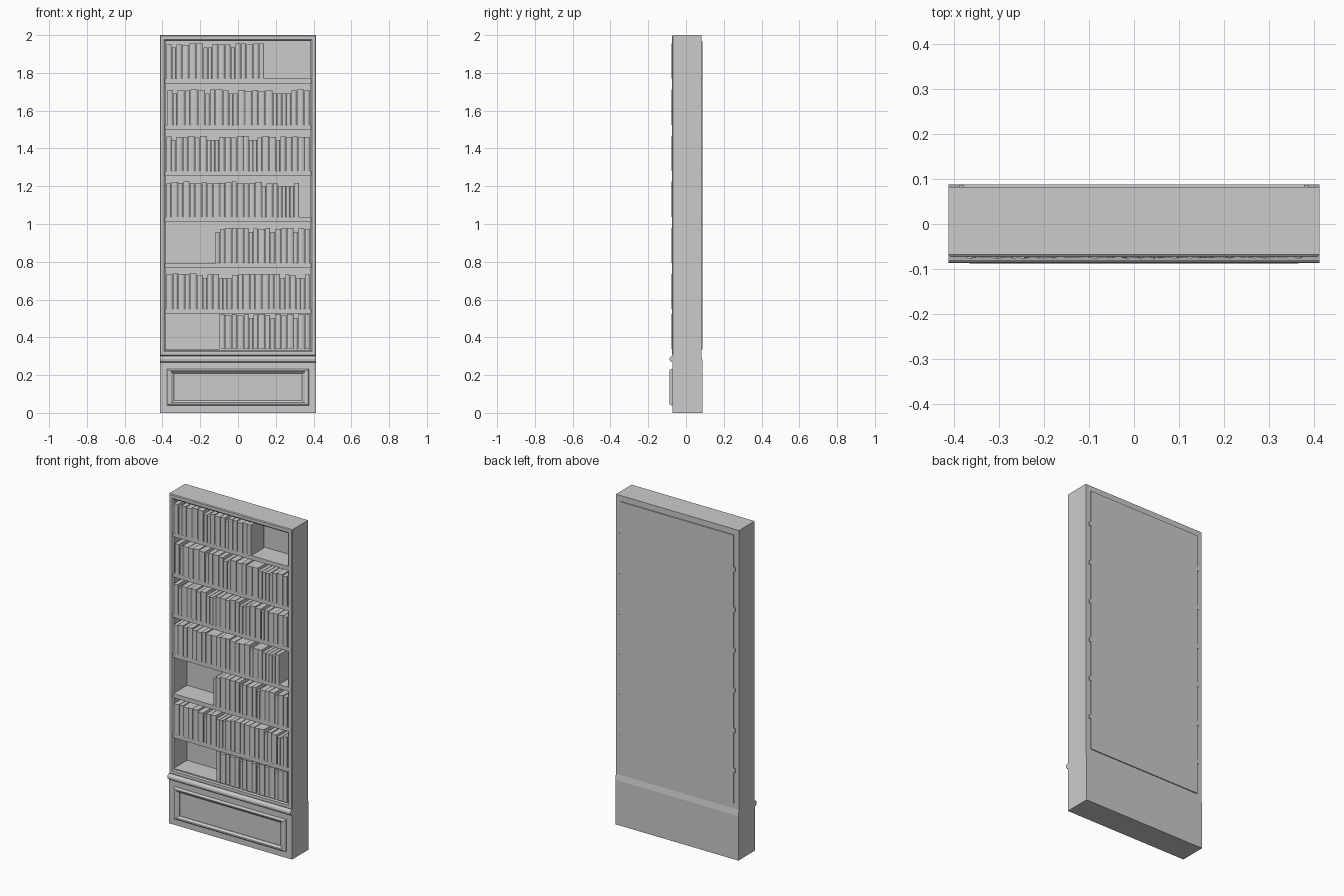
import bpy, bmesh, math, random
from mathutils import Vector

if "Cube" in bpy.data.objects:
    bpy.data.objects.remove(bpy.data.objects["Cube"])

random.seed(4)
HALF = 0.413          # half width of the case
FLOORS = [1.77, 1.525, 1.28, 1.037, 0.793, 0.55]


def finish(name, bm):
    bmesh.ops.recalc_face_normals(bm, faces=bm.faces)
    me = bpy.data.meshes.new(name)
    bm.to_mesh(me)
    bm.free()
    ob = bpy.data.objects.new(name, me)
    bpy.context.collection.objects.link(ob)
    return ob


def box(name, x0, x1, y0, y1, z0, z1):
    bm = bmesh.new()
    bmesh.ops.create_cube(bm, size=1)
    for v in bm.verts:
        v.co = Vector(((x0 + x1) / 2 + v.co.x * (x1 - x0),
                       (y0 + y1) / 2 + v.co.y * (y1 - y0),
                       (z0 + z1) / 2 + v.co.z * (z1 - z0)))
    return finish(name, bm)


def prism(bm, points, offset):
    """Closed outline pushed along offset."""
    face = bm.faces.new([bm.verts.new(p) for p in points])
    new = bmesh.ops.extrude_face_region(bm, geom=[face], use_keep_orig=True)
    bmesh.ops.translate(bm, vec=offset,
                        verts=[g for g in new["geom"] if isinstance(g, bmesh.types.BMVert)])


def frame(name, half, z0, z1, profile, zscale=1.0):
    """Mitred rectangular moulding; profile holds (inset, y) pairs."""
    bm = bmesh.new()
    loops = []
    for d, y in profile:
        x, dz = half - d, d * zscale
        loops.append([bm.verts.new(p) for p in ((-x, y, z0 + dz), (x, y, z0 + dz),
                                                (x, y, z1 - dz), (-x, y, z1 - dz))])
    n = len(loops)
    for i in range(n):
        a, b = loops[i], loops[(i + 1) % n]
        for k in range(4):
            j = (k + 1) % 4
            bm.faces.new((a[k], a[j], b[j], b[k]))
    return finish(name, bm)


# plinth with half-round moulding, extruded across the width
bm = bmesh.new()
profile = [(-0.072, 0), (-0.072, 0.268), (-0.080, 0.271), (-0.085, 0.276), (-0.087, 0.285),
           (-0.085, 0.294), (-0.080, 0.299), (-0.070, 0.302), (-0.066, 0.302), (-0.066, 0.338),
           (0.082, 0.338), (0.082, 0.305), (0.088, 0.27), (0.088, 0)]
prism(bm, [(-HALF, y, z) for y, z in profile], Vector((2 * HALF, 0, 0)))
finish("plinth", bm)

# raised panel frame on the plinth
frame("plinth_panel_frame", 0.375, 0.04, 0.232,
      [(0, -0.070), (0, -0.078), (0.004, -0.085), (0.010, -0.088), (0.020, -0.087),
       (0.030, -0.080), (0.035, -0.076), (0.035, -0.070)], 0.7)

# case sides, top and back
for name, s in (("left_side", -1), ("right_side", 1)):
    a, b = sorted((s * 0.385, s * HALF))
    box(name, a, b, -0.066, 0.082, 0.338, 2.0)
box("case_top", -0.385, 0.385, -0.066, 0.082, 1.97, 2.0)
box("back_panel", -0.380, 0.380, 0.062, 0.088, 0.335, 1.965)
box("back_rebate", -0.385, 0.385, 0.062, 0.082, 0.338, 1.97)

# front trim around the opening
frame("front_trim", HALF, 0.302, 2.0,
      [(0, -0.064), (0, -0.068), (0.004, -0.073), (0.022, -0.073), (0.029, -0.067), (0.029, -0.064)])

# shelves, their ends showing through the back
for i, z in enumerate(FLOORS):
    box(f"shelf_{i + 1}", -0.390, 0.390, -0.070, 0.087, z - 0.025, z)

# books: W wide, t thin, s short and thin
WIDTH = {"W": 6.5, "t": 5.0, "s": 4.0}
ROWS = [(1.77, -0.380, 0.140, "tstWWWsstWtsttWtt"),
        (1.525, -0.375, 0.380, "tsWtWWstWtssWWtWWsssstWt"),
        (1.28, -0.380, 0.380, "tsWtWtWssstWtWtsstWWstWtWt"),
        (1.037, -0.380, 0.325, "tWtWtWtWWtWtWtWWsWtsssst"),
        (0.793, -0.120, 0.380, "stWtWtstWtsWtWsWt"),
        (0.55, -0.380, 0.380, "WtWtWWstWsssWtWtWWtWstWsst"),
        (0.338, -0.098, 0.380, "tWtWtstWtsWtWsWt")]

for r, (z, x0, x1, books) in enumerate(ROWS):
    bm = bmesh.new()
    unit = (x1 - x0) / sum(WIDTH[b] for b in books)
    x = x0
    for b in books:
        w = WIDTH[b] * unit
        h = 0.165 if b == "s" else random.uniform(0.178, 0.187)
        front = -0.072 + (0.004 if b == "s" else random.uniform(-0.001, 0.002))
        l, rt = x + 0.0012, x + w - 0.0012
        q = (rt - l) / 4
        # rounded spine outline
        outline = [(l, 0.050), (l, front + 0.001), (l + q, front - 0.003), (l + 2 * q, front - 0.004),
                   (rt - q, front - 0.003), (rt, front + 0.001), (rt, 0.050)]
        prism(bm, [(px, py, z) for px, py in outline], Vector((0, 0, h)))
        x += w
    finish(f"book_row_{r + 1}", bm)
